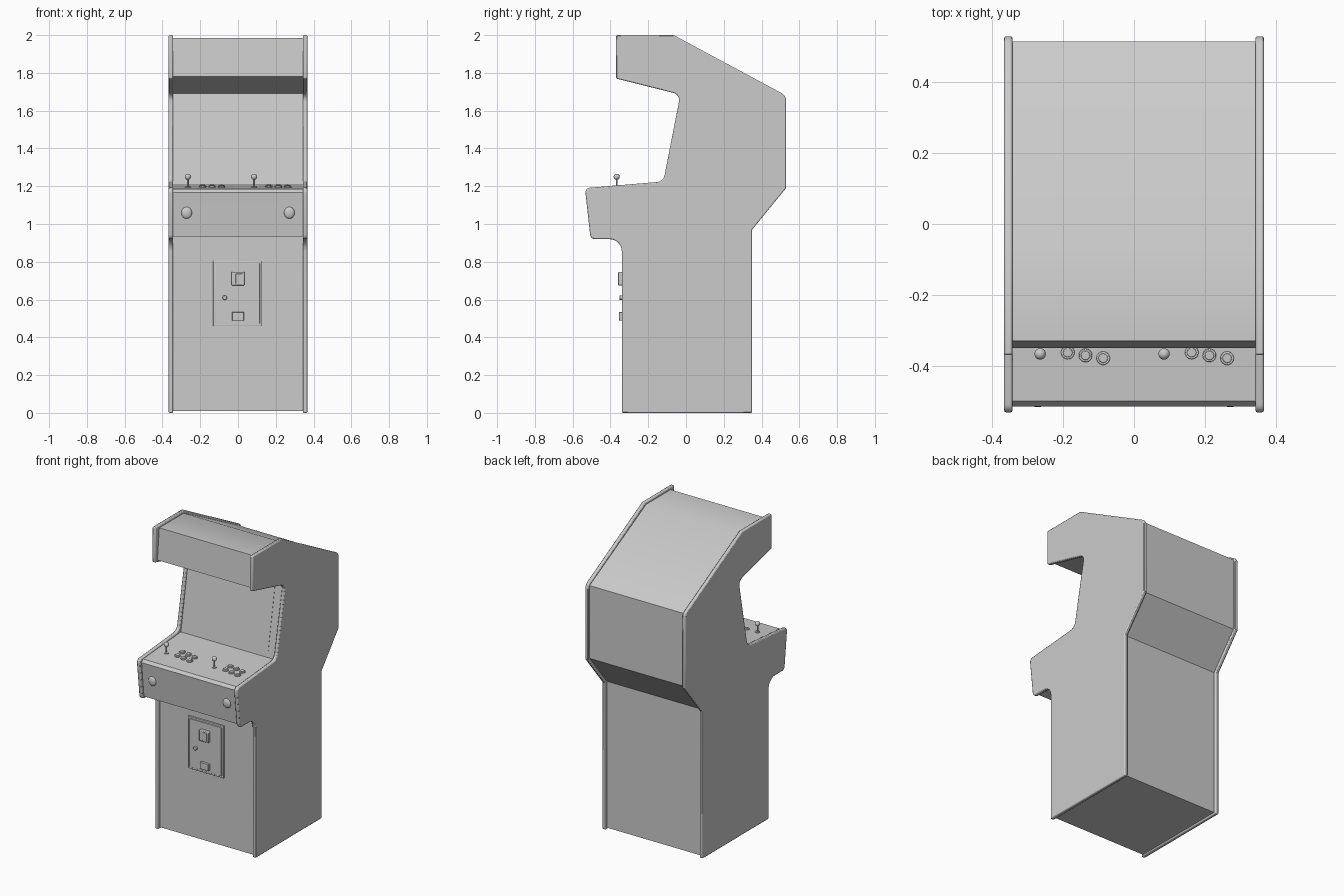
import bpy, bmesh, math
from mathutils import Vector

if "Cube" in bpy.data.objects:
    bpy.data.objects.remove(bpy.data.objects["Cube"])


def fillet(points, steps=6):
    """Round each (y, z, radius) corner of a closed outline."""
    out, n = [], len(points)
    for i, (y, z, r) in enumerate(points):
        p = Vector((y, z))
        if r == 0:
            out.append(p)
            continue
        a = Vector(points[i - 1][:2]) - p
        b = Vector(points[(i + 1) % n][:2]) - p
        half = a.angle(b) / 2
        a.normalize()
        b.normalize()
        cut = r / math.tan(half)
        centre = p + (a + b).normalized() * (r / math.sin(half))
        s, e = p + a * cut - centre, p + b * cut - centre
        total = s.angle(e)
        for k in range(steps + 1):
            t = k / steps
            v = s * math.sin((1 - t) * total) + e * math.sin(t * total)
            out.append(centre + v / math.sin(total))
    return out


def finish(ob, bevel=0.0, segments=2):
    if bevel:
        m = ob.modifiers.new("bevel", 'BEVEL')
        m.width, m.segments = bevel, segments
        m.limit_method = 'ANGLE'
        m.angle_limit = math.radians(40)
        m.use_clamp_overlap = False
    bpy.ops.object.select_all(action='DESELECT')
    ob.select_set(True)
    bpy.context.view_layer.objects.active = ob
    bpy.ops.object.shade_smooth_by_angle(angle=math.radians(35))
    return ob


def extrude_profile(name, outline, x0, x1, bevel=0.0):
    """Extrude a y-z outline along x."""
    bm = bmesh.new()
    face = bm.faces.new([bm.verts.new((x0, p[0], p[1])) for p in outline])
    new = bmesh.ops.extrude_face_region(bm, geom=[face])["geom"]
    bmesh.ops.translate(bm, vec=(x1 - x0, 0, 0),
                        verts=[g for g in new if isinstance(g, bmesh.types.BMVert)])
    bmesh.ops.recalc_face_normals(bm, faces=bm.faces)
    me = bpy.data.meshes.new(name)
    bm.to_mesh(me)
    bm.free()
    ob = bpy.data.objects.new(name, me)
    bpy.context.collection.objects.link(ob)
    return finish(ob, bevel)


def box(name, loc, size, bevel=0.0, tilt=0.0):
    bpy.ops.mesh.primitive_cube_add(size=1, location=loc, rotation=(tilt, 0, 0))
    ob = bpy.context.object
    ob.name = name
    ob.scale = size
    bpy.ops.object.transform_apply(location=False, rotation=False, scale=True)
    return finish(ob, bevel)


def disc(name, loc, r, depth, tilt=0.0, bevel=0.0):
    bpy.ops.mesh.primitive_cylinder_add(vertices=24, radius=r, depth=depth,
                                        location=loc, rotation=(tilt, 0, 0))
    ob = bpy.context.object
    ob.name = name
    return finish(ob, bevel)


def ball(name, loc, scale):
    bpy.ops.mesh.primitive_uv_sphere_add(segments=24, ring_count=12, radius=1, location=loc)
    ob = bpy.context.object
    ob.name = name
    ob.scale = scale
    bpy.ops.object.transform_apply(location=False, rotation=False, scale=True)
    return finish(ob)


# Side panels with rounded edge trim
side = fillet([
    (-0.34, 0, 0), (0.35, 0, 0), (0.35, 0.97, 0), (0.53, 1.19, 0),
    (0.53, 1.68, 0.045), (-0.065, 2.0, 0), (-0.37, 2.0, 0), (-0.37, 1.77, 0),
    (-0.03, 1.685, 0.04), (-0.12, 1.225, 0.045), (-0.535, 1.19, 0.025),
    (-0.505, 0.92, 0.025), (-0.34, 0.92, 0.065)])
for s, label in ((-1, "left"), (1, "right")):
    extrude_profile("side_panel_" + label, side, s * 0.343, s * 0.367, 0.006)

# Inner body: front, screen, roof and back panels as one recessed shell
body = [
    (-0.325, 0.01), (0.335, 0.01), (0.335, 0.975), (0.515, 1.195),
    (0.515, 1.675), (-0.075, 1.985), (-0.33, 1.985), (-0.35, 1.78),
    (-0.022, 1.692), (-0.105, 1.213), (-0.50, 1.185), (-0.515, 1.167),
    (-0.513, 1.15), (-0.49, 0.935), (-0.325, 0.935)]
extrude_profile("cabinet_body", body, -0.344, 0.344)

# Screen glass, almost flush with its surround
box("screen", (0, -0.0635, 1.452), (0.58, 0.004, 0.40), tilt=-math.radians(9.8))

# Controls: two joysticks, each with two rows of three buttons
deck_tilt = math.atan2(0.028, 0.395)


def deck_z(y):
    return 1.185 + (y + 0.50) * 0.028 / 0.395


for x in (-0.265, 0.085):
    y = -0.367
    z = deck_z(y)
    disc("joystick_base", (x, y, z + 0.001), 0.015, 0.006, deck_tilt)
    disc("joystick_shaft", (x, y, z + 0.027), 0.0045, 0.055)
    ball("joystick_ball", (x, y, 1.25), (0.016, 0.016, 0.016))
    for row in range(2):
        for i in range(3):
            bx = x + 0.078 + i * 0.05
            by = -0.363 - i * 0.008 + row * 0.05
            bz = deck_z(by)
            disc("button_rim", (bx, by, bz + 0.002), 0.019, 0.008, deck_tilt, 0.002)
            disc("button_cap", (bx, by, bz + 0.005), 0.013, 0.010, deck_tilt, 0.002)

# Large domed knobs on the front of the control box
for x in (-0.272, 0.272):
    ball("front_knob", (x, -0.503, 1.06), (0.028, 0.014, 0.032))

# Coin door with frame, coin slot, lock and return cup
box("coin_door_frame", (-0.002, -0.326, 0.632), (0.26, 0.016, 0.345), 0.002)
box("coin_door", (-0.002, -0.333, 0.632), (0.235, 0.012, 0.32), 0.002)
box("coin_slot_frame", (0, -0.346, 0.711), (0.068, 0.026, 0.072), 0.004)
box("coin_slot", (0.006, -0.358, 0.711), (0.036, 0.006, 0.052), 0.001)
disc("coin_door_lock", (-0.07, -0.342, 0.61), 0.012, 0.02, math.pi / 2, 0.003)
box("coin_return", (0.0, -0.344, 0.511), (0.064, 0.022, 0.045), 0.003)
